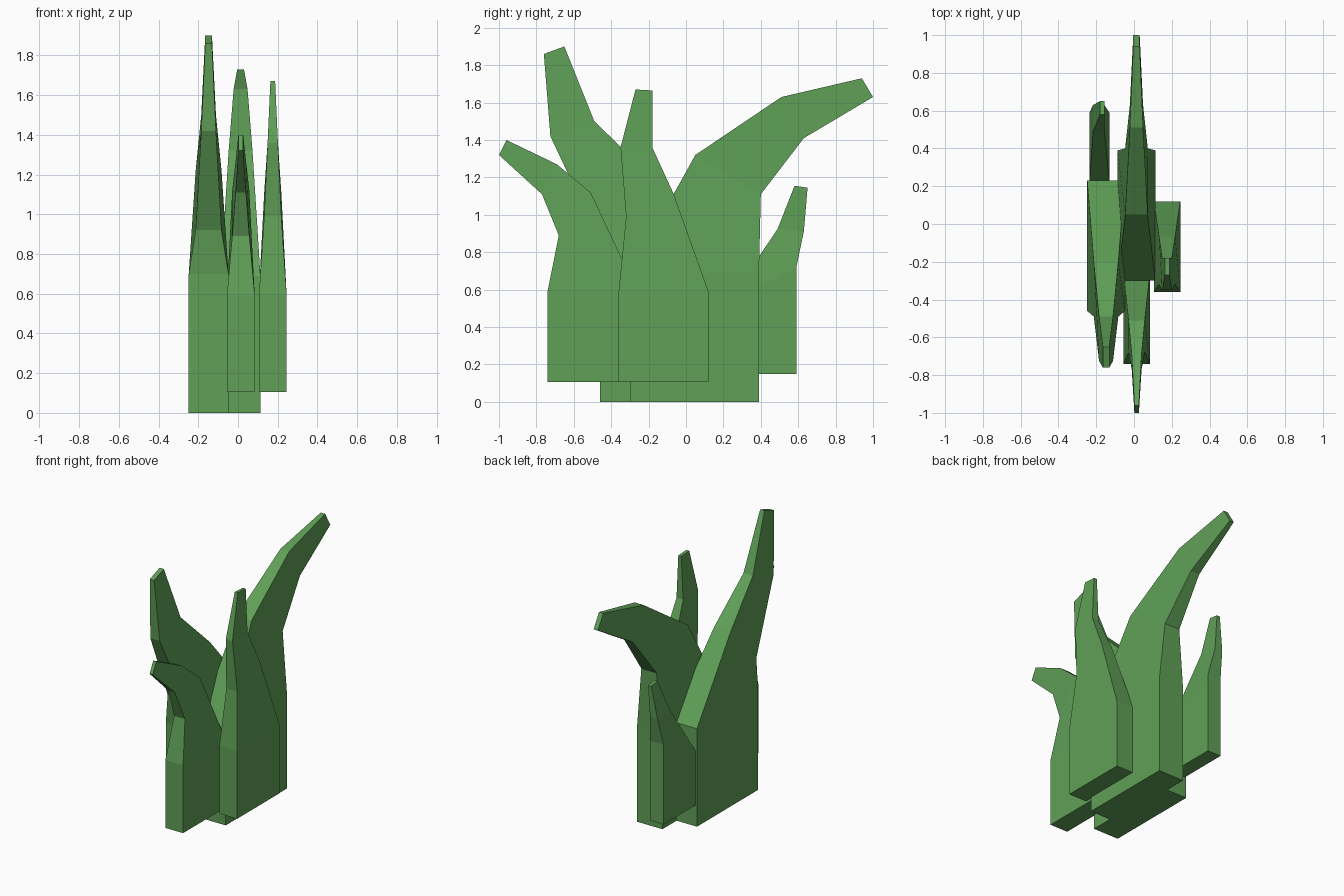
import bpy
import bmesh

cube = bpy.data.objects.get("Cube")
if cube:
    bpy.data.objects.remove(cube, do_unlink=True)

# Single leaf colour
green = bpy.data.materials.new("leaf_green")
green.use_nodes = True
colour = (0.115, 0.35, 0.095, 1)
green.diffuse_color = colour
green.node_tree.nodes["Principled BSDF"].inputs["Base Color"].default_value = colour


def blade(name, base, sections):
    """Loft a faceted leaf through sections of
    (front y, front z, back y, back z, centre x, half width)."""
    bm = bmesh.new()
    front, back, floor, x, half = base
    rings = []
    for fy, fz, by, bz, cx, hw in [(front, floor, back, floor, x, half)] + sections:
        rings.append([bm.verts.new(p) for p in (
            (cx - hw, fy, fz), (cx + hw, fy, fz),
            (cx + hw, by, bz), (cx - hw, by, bz))])
    for low, high in zip(rings, rings[1:]):
        for i in range(4):
            j = (i + 1) % 4
            bm.faces.new((low[i], low[j], high[j], high[i]))
    bm.faces.new(rings[0][::-1])
    bm.faces.new(rings[-1])
    bmesh.ops.recalc_face_normals(bm, faces=bm.faces)
    mesh = bpy.data.meshes.new(name)
    bm.to_mesh(mesh)
    bm.free()
    mesh.materials.append(green)
    bpy.context.collection.objects.link(bpy.data.objects.new(name, mesh))


# Tall leaf leaning forward
x = -0.148
blade("tall_leaf", (-0.46, 0.23, 0, x, 0.1), [
    (-0.46, 0.7, 0.23, 0.7, x, 0.1),
    (-0.49, 0.92, -0.2, 1.22, x, 0.065),
    (-0.725, 1.42, -0.49, 1.5, x, 0.037),
    (-0.76, 1.86, -0.65, 1.9, x, 0.017)])

# Long leaf sweeping backward
x = 0.013
blade("rear_leaf", (-0.3, 0.39, 0, x, 0.1), [
    (-0.3, 0.69, 0.39, 0.69, x, 0.1),
    (0.05, 1.32, 0.4, 1.11, x, 0.06),
    (0.51, 1.63, 0.63, 1.41, x, 0.035),
    (0.94, 1.73, 1.0, 1.63, x, 0.017)])

# Curled leaf at the front
x = 0.014
blade("front_leaf", (-0.74, -0.26, 0.105, x, 0.07), [
    (-0.74, 0.59, -0.26, 0.59, x, 0.07),
    (-0.68, 0.89, -0.51, 1.12, x, 0.043),
    (-0.77, 1.11, -0.69, 1.27, x, 0.026),
    (-1.0, 1.32, -0.96, 1.4, x, 0.012)])

# Upright leaf at the side
x = 0.175
blade("side_leaf", (-0.36, 0.12, 0.105, x, 0.07), [
    (-0.36, 0.59, 0.12, 0.59, x, 0.07),
    (-0.32, 0.99, -0.065, 1.11, x, 0.043),
    (-0.35, 1.36, -0.18, 1.36, x, 0.026),
    (-0.27, 1.67, -0.18, 1.665, x, 0.012)])

# Small leaf at the back, bending slightly sideways
x = -0.183
blade("small_leaf", (0.23, 0.59, 0.15, x, 0.053), [
    (0.23, 0.54, 0.59, 0.72, x, 0.053),
    (0.49, 0.925, 0.63, 0.91, x - 0.004, 0.03),
    (0.58, 1.155, 0.65, 1.145, x + 0.015, 0.012)])
